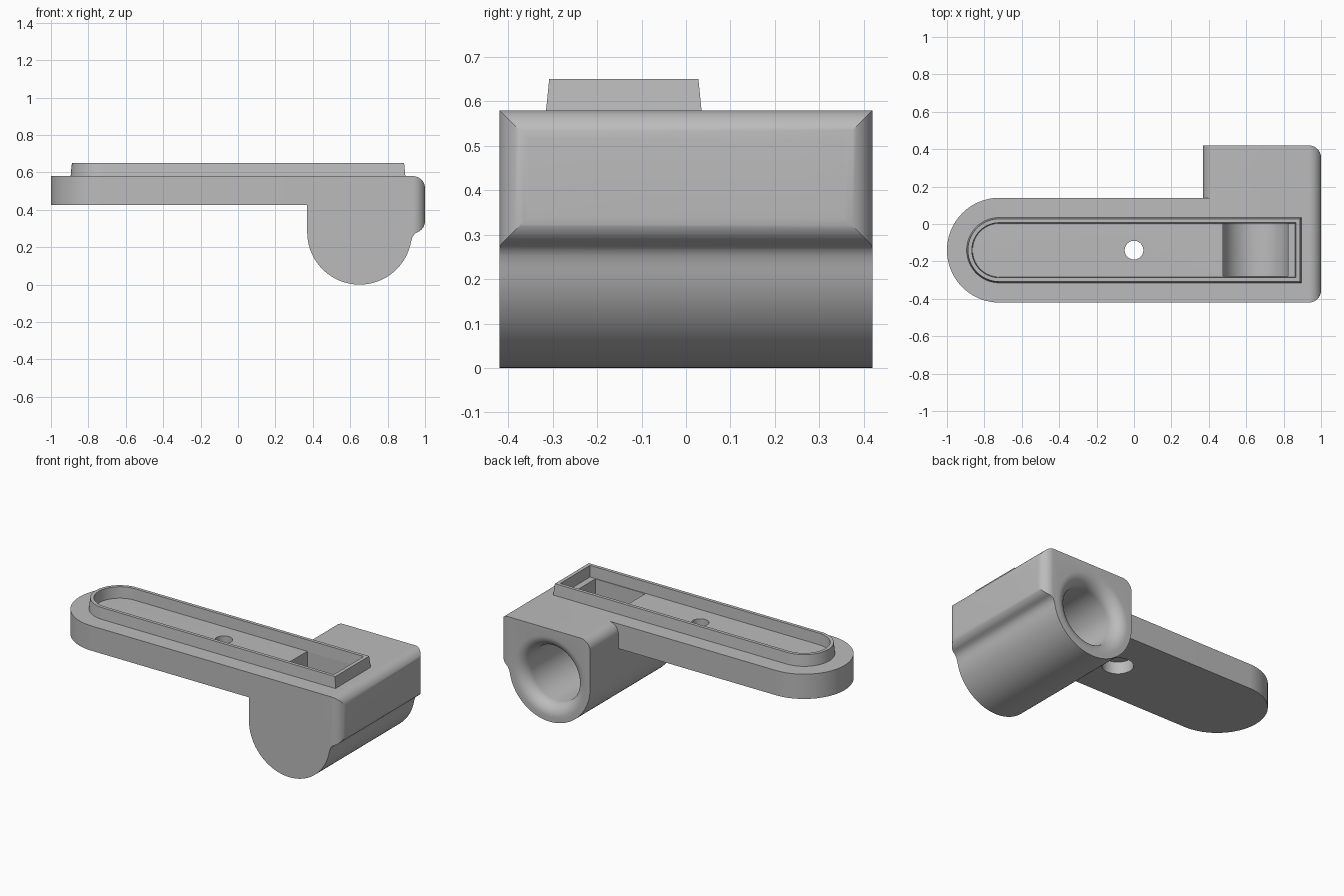
import bpy, bmesh, math
from mathutils import Vector

if "Cube" in bpy.data.objects:
    bpy.data.objects.remove(bpy.data.objects["Cube"])

grey = bpy.data.materials.new("light grey")
grey.diffuse_color = (0.5, 0.5, 0.5, 1)
grey.use_nodes = True
grey.node_tree.nodes["Principled BSDF"].inputs["Base Color"].default_value = grey.diffuse_color


def arc(cx, cy, r, a0, a1, n):
    """Points on an arc, angles in degrees."""
    return [(cx + r * math.cos(math.radians(a0 + (a1 - a0) * i / n)),
             cy + r * math.sin(math.radians(a0 + (a1 - a0) * i / n))) for i in range(n + 1)]


def make(name, bm, helper=False):
    bmesh.ops.recalc_face_normals(bm, faces=bm.faces)
    mesh = bpy.data.meshes.new(name)
    bm.to_mesh(mesh)
    bm.free()
    ob = bpy.data.objects.new(name, mesh)
    bpy.context.collection.objects.link(ob)
    mesh.materials.append(grey)
    ob.hide_render = helper
    return ob


def skin(name, rings, helper=False, closed=False):
    """Bridge matching rings of points; cap the ends or join last to first."""
    bm = bmesh.new()
    vs = [[bm.verts.new(p) for p in ring] for ring in rings]
    pairs = list(zip(vs, vs[1:])) + ([(vs[-1], vs[0])] if closed else [])
    for a, b in pairs:
        for i in range(len(a)):
            j = (i + 1) % len(a)
            bm.faces.new((a[i], a[j], b[j], b[i]))
    if not closed:
        bm.faces.new(vs[0])
        bm.faces.new(vs[-1])
    return make(name, bm, helper)


def prism_z(name, pts, z0, z1, helper=False):
    return skin(name, [[(x, y, z) for x, y in pts] for z in (z0, z1)], helper)


def lathe(name, profile, place, helper=True, n=64):
    """Solid of revolution; place(r, h, angle) gives the point."""
    return skin(name, [[place(r, h, 2 * math.pi * i / n) for i in range(n)]
                       for r, h in profile], helper)


def boolean(ob, tool, op):
    bpy.context.view_layer.objects.active = ob
    m = ob.modifiers.new(op, 'BOOLEAN')
    m.operation, m.object, m.solver = op, tool, 'EXACT'
    bpy.ops.object.modifier_apply(modifier=m.name)
    bpy.data.objects.remove(tool)


def smooth(ob):
    bpy.ops.object.select_all(action='DESELECT')
    ob.select_set(True)
    bpy.context.view_layer.objects.active = ob
    bpy.ops.object.shade_smooth_by_angle(angle=math.radians(25))


R = 0.065                       # edge rounding
CX, CZ, CY = 0.65, 0.28, -0.14  # socket axis, arm centre line

# socket housing: side profile run along y
side = (arc(CX, CZ, 0.28, 180, 350, 48)
        + [(0.932, 0.252), (0.94, 0.266), (0.952, 0.276)]
        + arc(1 - R, 0.34, R, -68, 0, 8)[1:]
        + arc(1 - R, 0.58 - R, R, 0, 90, 10)
        + arc(0.37 + R, 0.58 - R, R, 90, 180, 10))
body = skin("socket_and_arm", [[(x, y, z) for x, z in side] for y in (-0.42, 0.42)])

# round the outer vertical corners in plan
plan = ([(0.2, -0.42)] + arc(1 - R, -0.42 + R, R, -90, 0, 10)
        + arc(1 - R, 0.42 - R, R, 0, 90, 10) + [(0.2, 0.42)])
boolean(body, prism_z("plan_limit", plan, -0.1, 0.7, True), 'INTERSECT')

# flat arm with round end
arm = arc(-0.72, CY, 0.28, 90, 270, 48) + [(0.7, -0.42), (0.7, 0.14)]
boolean(body, prism_z("arm", arm, 0.425, 0.58), 'UNION')

# socket bore with a flared mouth at the back
bore = [(0.175, -0.28)] + [(0.25 - 0.075 * math.cos(t * math.pi / 20),
                            0.345 + 0.075 * math.sin(t * math.pi / 20))
                           for t in range(11)] + [(0.25, 0.5)]
boolean(body, lathe("bore", bore, lambda r, h, a:
                    (CX + r * math.cos(a), h, CZ + r * math.sin(a))), 'DIFFERENCE')

# window from the tray into the bore
window = [(0.477, -0.279), (0.823, -0.279), (0.823, 0.004), (0.477, 0.004)]
boolean(body, prism_z("window", window, CZ, 0.7, True), 'DIFFERENCE')

# screw hole, wider from below
hole = [(0.088, 0.38), (0.088, 0.50), (0.05, 0.50), (0.05, 0.65)]
boolean(body, lathe("screw_hole", hole, lambda r, h, a:
                    (r * math.cos(a), CY + r * math.sin(a), h)), 'DIFFERENCE')
smooth(body)


# raised rim: round at the left, square at the right, slightly tapered
def outline(r, right, z):
    pts = arc(-0.72, CY, r, 90, 270, 40) + [(right, CY - r), (right, CY + r)]
    return [(x, y, z) for x, y in pts]


rim = skin("rim", [outline(0.175, 0.895, 0.579), outline(0.168, 0.888, 0.65),
                   outline(0.147, 0.865, 0.65), outline(0.143, 0.862, 0.579)], closed=True)
smooth(rim)
